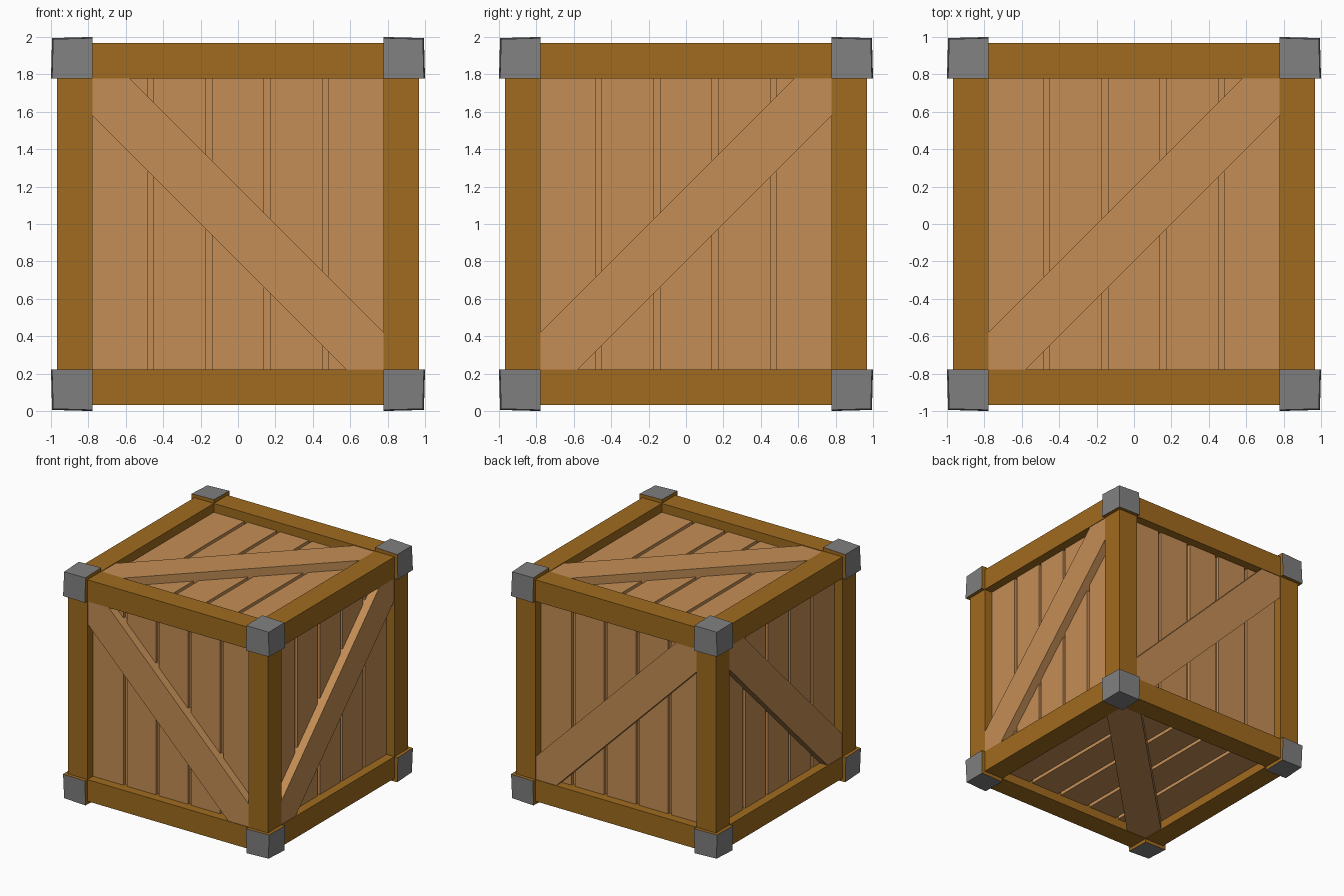
import bpy, bmesh
from itertools import product
from mathutils import Vector

if "Cube" in bpy.data.objects:
    bpy.data.objects.remove(bpy.data.objects["Cube"])

IN, OUT = 0.778, 0.967      # frame opening and frame outer half-sizes
PANEL, FLOOR, BRACE = 0.89, 0.862, 0.962   # plank, groove and brace levels
CENTRE = Vector((0, 0, 1))


def material(name, rgb):
    m = bpy.data.materials.new(name)
    m.diffuse_color = (*rgb, 1)
    m.use_nodes = True
    m.node_tree.nodes["Principled BSDF"].inputs["Base Color"].default_value = m.diffuse_color
    return m


FRAME = material("frame_wood", (0.35, 0.145, 0.013))
WOOD = material("plank_wood", (0.55, 0.27, 0.09))
METAL = material("metal", (0.216, 0.216, 0.216))


def finish(name, bm, *mats):
    bmesh.ops.recalc_face_normals(bm, faces=bm.faces)
    bmesh.ops.translate(bm, verts=bm.verts, vec=CENTRE)
    me = bpy.data.meshes.new(name)
    bm.to_mesh(me)
    bm.free()
    for m in mats:
        me.materials.append(m)
    ob = bpy.data.objects.new(name, me)
    bpy.context.collection.objects.link(ob)
    return ob


def box(bm, lo, hi):
    lo, hi = Vector(lo), Vector(hi)
    verts = bmesh.ops.create_cube(bm, size=1)["verts"]
    for v in verts:
        v.co = Vector([(a + b) / 2 + c * (b - a) for a, b, c in zip(lo, hi, v.co)])
    return verts


def place(axis, u, v, d):
    """Face coordinates (u, v) at depth d along the given axis."""
    return Vector([(d, u, v), (u, d, v), (u, v, d)][axis])


# Solid core that shows at the bottom of the grooves
bm = bmesh.new()
box(bm, (-FLOOR,) * 3, (FLOOR,) * 3)
finish("groove_core", bm, WOOD)

sides = {(0, 1): "right", (0, -1): "left", (1, 1): "back",
         (1, -1): "front", (2, 1): "top", (2, -1): "bottom"}
for (axis, s), side in sides.items():
    # Five planks with narrow grooves between them
    bm = bmesh.new()
    pitch, gap = 2 * IN / 5, 0.0155
    for i in range(5):
        a = -IN + i * pitch + (gap if i else -0.02)
        b = -IN + (i + 1) * pitch - (gap if i < 4 else -0.02)
        p, q = place(axis, a, -0.8, s * 0.84), place(axis, b, 0.8, s * PANEL)
        box(bm, p, q)
    finish(side + "_planks", bm, WOOD)

    # Diagonal brace, trimmed to the frame opening
    bm = bmesh.new()
    k, c = IN, IN - 0.2
    flip = -1 if axis == 1 else 1
    outline = [(-k, -k), (-c, -k), (k, c), (k, k), (c, k), (-k, -c)]
    face = bm.faces.new([bm.verts.new(place(axis, u * flip, v, s * 0.85)) for u, v in outline])
    ext = bmesh.ops.extrude_face_region(bm, geom=[face])["geom"]
    bmesh.ops.translate(bm, verts=[g for g in ext if isinstance(g, bmesh.types.BMVert)],
                        vec=place(axis, 0, 0, s * (BRACE - 0.85)))
    finish(side + "_brace", bm, WOOD)

# Twelve frame beams
for axis, name in enumerate(("width_beams", "depth_beams", "upright_beams")):
    bm = bmesh.new()
    for su, sv in product((-1, 1), repeat=2):
        box(bm, place(axis, su * IN, sv * IN, -IN - 0.02),
            place(axis, su * OUT, sv * OUT, IN + 0.02))
    finish(name, bm, FRAME)

# Corner caps: slightly tapered metal outside, wooden step walls
for signs in product((-1, 1), repeat=3):
    bm = bmesh.new()
    for v in box(bm, (0, 0, 0), (1, 1, 1)):
        outer = [c > 0.5 for c in v.co]
        reach = 1.006 - 0.006 * sum(outer)
        v.co = Vector([sg * (reach if o else IN) for sg, o in zip(signs, outer)])
    for f in bm.faces:
        mid = f.calc_center_median()
        f.material_index = 0 if max(map(abs, mid)) > 0.95 else 1
    name = "_".join(("corner_cap", "right" if signs[0] > 0 else "left",
                     "back" if signs[1] > 0 else "front",
                     "top" if signs[2] > 0 else "bottom"))
    finish(name, bm, METAL, FRAME)
